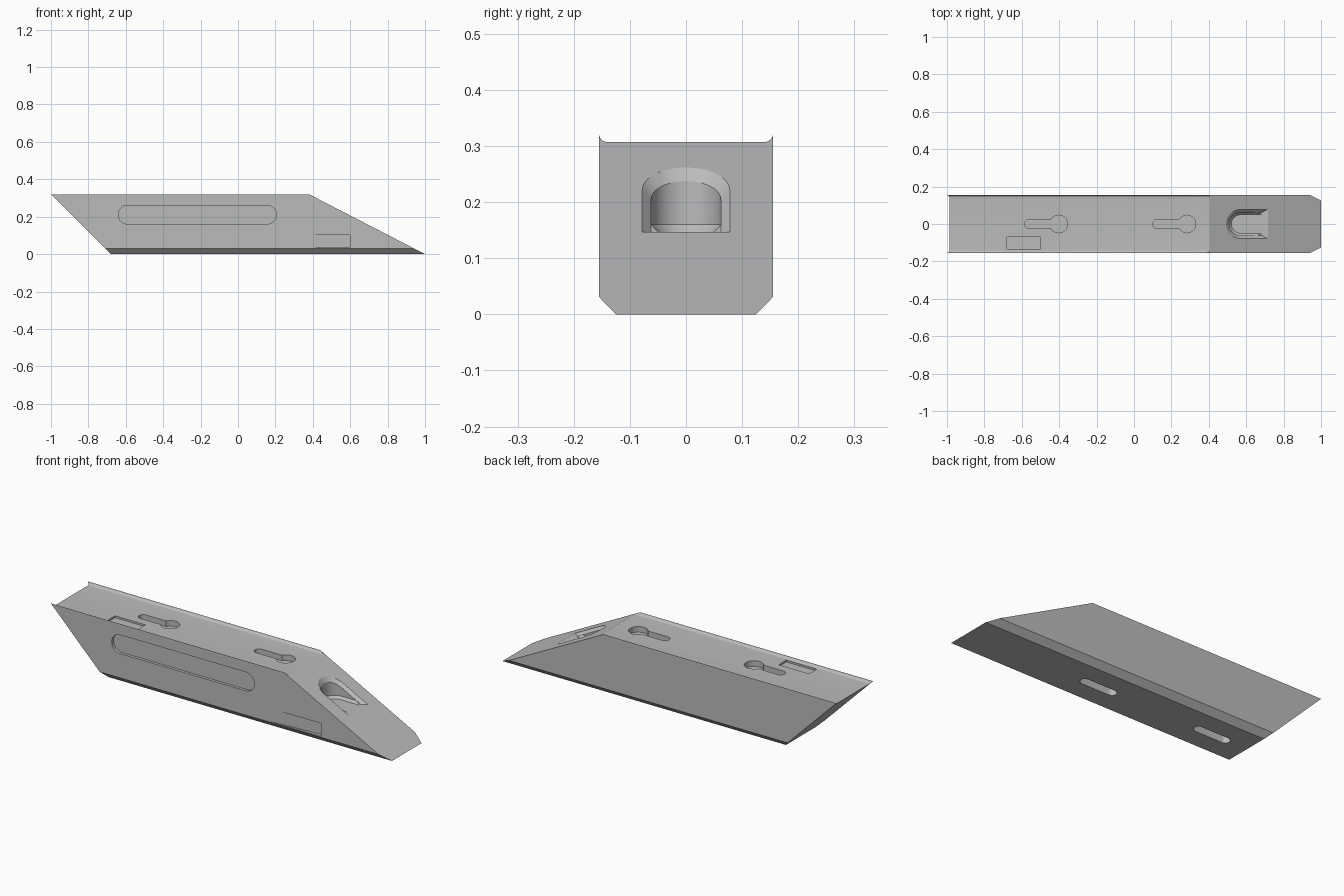
import bpy, bmesh, math

old = bpy.data.objects.get("Cube")
if old:
    bpy.data.objects.remove(old, do_unlink=True)

grey = bpy.data.materials.new("plain grey")
grey.use_nodes = True
colour = (0.5, 0.5, 0.5, 1)
grey.diffuse_color = colour
grey.node_tree.nodes["Principled BSDF"].inputs["Base Color"].default_value = colour

H, FLOOR = 0.32, 0.147


def ramp(x):
    """Height of the sloping nose at x."""
    return (1 - x) * H / 0.62


def loft(name, rings, clip=None):
    """Closed solid through rings of equal point count."""
    bm = bmesh.new()
    loops = [[bm.verts.new(p) for p in ring] for ring in rings]
    n = len(loops[0])
    for a, b in zip(loops, loops[1:]):
        for i in range(n):
            j = (i + 1) % n
            bm.faces.new((a[i], a[j], b[j], b[i]))
    bm.faces.new(loops[0])
    bm.faces.new(loops[-1])
    if clip is not None:
        geom = bm.verts[:] + bm.edges[:] + bm.faces[:]
        bmesh.ops.bisect_plane(bm, geom=geom, plane_co=(0, 0, clip),
                               plane_no=(0, 0, 1), clear_inner=True)
        bmesh.ops.holes_fill(bm, edges=[e for e in bm.edges if e.is_boundary])
    bmesh.ops.recalc_face_normals(bm, faces=bm.faces)
    me = bpy.data.meshes.new(name)
    bm.to_mesh(me)
    bm.free()
    me.materials.append(grey)
    ob = bpy.data.objects.new(name, me)
    bpy.context.collection.objects.link(ob)
    return ob


def arc(cx, cy, r, start, end, n=16):
    out = []
    for i in range(n + 1):
        t = math.radians(start + (end - start) * i / n)
        out.append((cx + r * math.cos(t), cy + r * math.sin(t)))
    return out


def slot(x0, x1, c, r):
    """Stadium outline from x0 to x1."""
    return arc(x0 + r, c, r, 90, 270) + arc(x1 - r, c, r, -90, 90)


def keyhole(x0, x1, r, big):
    """Narrow slot that ends in a larger circle."""
    a = math.degrees(math.asin(r / big))
    return arc(x0 + r, 0, r, 90, 270) + arc(x1 - big, 0, big, a - 180, 180 - a, 28)


def upright(name, outline, z0, z1):
    return loft(name, [[(x, y, z) for x, y in outline] for z in (z0, z1)])


# Body: one cross-section stretched between two slanted ends
half = [(0.125, 0), (0.155, 0.031), (0.155, H)] + arc(0.14, 0.322, 0.015, -18, -90, 6)
section = half + [(-y, z) for y, z in reversed(half)]
body = loft("wedge_body", [
    [(-1 + H - z, y, z) for y, z in section],
    [(1 - z * 0.62 / H, y, z) for y, z in section],
])

cutters = []

# Keyholes on top and matching slots underneath
for x in (-0.585, 0.1):
    cutters.append(upright("keyhole_cutter", keyhole(x, x + 0.23, 0.024, 0.047), 0.277, 0.4))
    cutters.append(upright("bottom_slot_cutter", slot(x + 0.01, x + 0.22, 0, 0.024), -0.1, 0.06))

# Shallow rectangle on top
cutters.append(upright("top_recess_cutter", [(-0.68, -0.135), (-0.5, -0.135),
                                             (-0.5, -0.07), (-0.68, -0.07)], 0.297, 0.4))

# Long rounded recess in the front side
grip = slot(-0.64, 0.205, 0.211, 0.05)
cutters.append(loft("side_recess_cutter", [[(x, y, z) for x, z in grip] for y in (-0.3, -0.14)]))

# Tapering notch low in the front side
notch = [(0.29, -0.155), (0.29, -0.3), (0.6, -0.3), (0.6, -0.135)]
cutters.append(upright("side_notch_cutter", notch, 0.036, 0.105))


# Nose pocket: U-shaped well, then a bevel that follows the ramp
def u_shape(r):
    return [(0.9, r)] + arc(0.571, 0, r, 90, 270, 24) + [(0.9, -r)]


cutters.append(loft("pocket_cutter", [[(x, y, z) for x, y in u_shape(r)]
               for r, z in ((0.05, FLOOR), (0.062, 0.16), (0.062, 0.45))]))
cutters.append(loft("pocket_bevel_cutter", [[(x, y, ramp(x) + d) for x, y in u_shape(r)]
               for r, d in ((0.062, -0.016), (0.078, 0), (0.078, 0.1))], FLOOR))

# Carve the body and discard the cutters
bpy.context.view_layer.objects.active = body
for cutter in cutters:
    cutter.hide_render = True
    mod = body.modifiers.new("carve", 'BOOLEAN')
    mod.operation, mod.solver, mod.object = 'DIFFERENCE', 'EXACT', cutter
    bpy.ops.object.modifier_apply(modifier=mod.name)
    bpy.data.objects.remove(cutter, do_unlink=True)

bpy.ops.object.select_all(action='DESELECT')
body.select_set(True)
bpy.ops.object.shade_smooth_by_angle(angle=math.radians(25))
